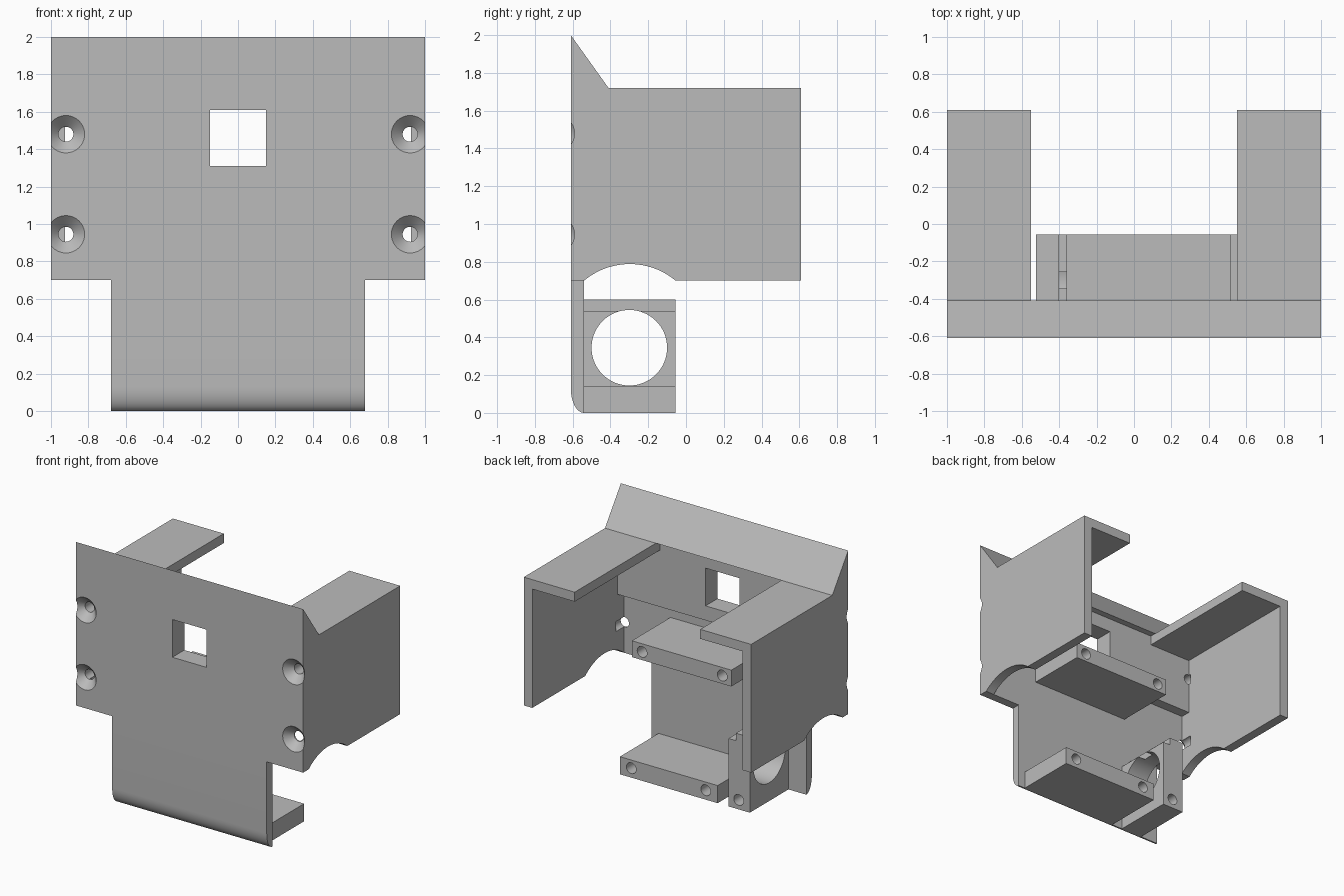
import bpy, bmesh, math
from mathutils import Vector

cube = bpy.data.objects.get("Cube")
if cube:
    bpy.data.objects.remove(cube, do_unlink=True)

grey = bpy.data.materials.new("plain_grey")
grey.use_nodes = True
COLOR = (0.5, 0.5, 0.5, 1)
grey.diffuse_color = COLOR
grey.node_tree.nodes["Principled BSDF"].inputs["Base Color"].default_value = COLOR

# Main levels shared by the parts
FRONT, INNER, THICK, BACK = -0.61, -0.54, -0.46, 0.61
BASE, STEP, ROOF = 0.70, 1.195, 1.72
WALL = 0.925
BLOCK_BACK = -0.055


def finish(bm, name):
    bmesh.ops.recalc_face_normals(bm, faces=bm.faces)
    mesh = bpy.data.meshes.new(name)
    bm.to_mesh(mesh)
    bm.free()
    mesh.materials.append(grey)
    obj = bpy.data.objects.new(name, mesh)
    bpy.context.collection.objects.link(obj)
    return obj


def extrude(name, profile, x0, x1):
    """Extrude a (y, z) outline along x."""
    bm = bmesh.new()
    face = bm.faces.new([bm.verts.new((x0, y, z)) for y, z in profile])
    new = bmesh.ops.extrude_face_region(bm, geom=[face])["geom"]
    verts = [v for v in new if isinstance(v, bmesh.types.BMVert)]
    bmesh.ops.translate(bm, verts=verts, vec=(x1 - x0, 0, 0))
    return finish(bm, name)


def box(name, x0, x1, y0, y1, z0, z1):
    return extrude(name, [(y0, z0), (y1, z0), (y1, z1), (y0, z1)], x0, x1)


def lathe_cutter(stations, axis, origin, sides=40):
    """Round cutter from (distance, radius) stations along an axis."""
    bm = bmesh.new()
    turn = Vector((0, 0, 1)).rotation_difference(Vector(axis))
    rings = []
    for dist, rad in stations:
        ring = []
        for i in range(sides):
            a = math.tau * i / sides
            p = Vector((rad * math.cos(a), rad * math.sin(a), dist))
            ring.append(bm.verts.new(turn @ p + Vector(origin)))
        rings.append(ring)
    for lo, hi in zip(rings, rings[1:]):
        for i in range(sides):
            j = (i + 1) % sides
            bm.faces.new((lo[i], lo[j], hi[j], hi[i]))
    bm.faces.new(rings[0])
    bm.faces.new(rings[-1])
    cutter = finish(bm, "cutter")
    cutter.hide_render = True
    return cutter


def cut(obj, cutter):
    mod = obj.modifiers.new("cut", 'BOOLEAN')
    mod.operation = 'DIFFERENCE'
    mod.solver = 'EXACT'
    mod.object = cutter
    bpy.context.view_layer.objects.active = obj
    bpy.ops.object.modifier_apply(modifier=mod.name)
    bpy.data.objects.remove(cutter, do_unlink=True)


def screw_cutter(x, z):
    return lathe_cutter([(-0.02, 0.12), (0.06, 0.04), (0.17, 0.04)],
                        (0, 1, 0), (x, FRONT, z))


def pilot_hole(obj, x, z):
    cut(obj, lathe_cutter([(-0.2, 0.043), (0.05, 0.043)],
                          (0, 1, 0), (x, BLOCK_BACK, z), 24))


# Upper front plate with stepped back and sloped lip
upper_plate = extrude("upper_front_plate", [
    (FRONT, BASE), (INNER, BASE), (INNER, STEP), (THICK, STEP),
    (THICK, ROOF), (-0.41, ROOF), (FRONT, 2.0)], -1, 1)
window = box("cutter", -0.15, 0.15, -0.8, -0.3, 1.31, 1.61)
window.hide_render = True
cut(upper_plate, window)

# Lower front plate with rounded bottom edge
arc = [(INNER - 0.07 * math.sin(t), 0.13 - 0.13 * math.cos(t))
       for t in (math.pi / 2 * i / 10 for i in range(11))]
lower_plate = extrude("lower_front_plate",
                      arc + [(FRONT, BASE), (INNER, BASE)], -0.68, 0.68)

# Side walls with arched relief, and top flanges
mid, half, rise = -0.2975, 0.2425, 0.088
radius = (half ** 2 + rise ** 2) / (2 * rise)
sweep = math.asin(half / radius)
arch = []
for i in range(25):
    a = -sweep + 2 * sweep * i / 24
    arch.append((mid + radius * math.sin(a),
                 BASE + rise - radius + radius * math.cos(a)))
wall_outline = arch + [(BACK, BASE), (BACK, ROOF), (THICK, ROOF),
                       (THICK, STEP), (INNER, STEP)]
walls = []
for side, s in (("left", 1), ("right", -1)):
    wall = extrude(side + "_wall", wall_outline, s * WALL, s)
    walls.append(wall)
    box(side + "_top_flange", s * 0.552, s * WALL, THICK, BACK, ROOF - 0.075, ROOF)
    # Countersunk screw holes
    for z in (0.945, 1.48):
        for part in (upper_plate, wall):
            cut(part, screw_cutter(s * 0.92, z))

# Mounting shelves with pilot holes
upper_shelf = box("upper_shelf", -0.36, 0.515, INNER, BLOCK_BACK, 0.96, 1.09)
for x in (-0.28, 0.425):
    pilot_hole(upper_shelf, x, 1.025)
lower_shelf = box("lower_shelf", -0.24, 0.62, INNER, BLOCK_BACK, 0, 0.14)
for x in (-0.135, 0.52):
    pilot_hole(lower_shelf, x, 0.075)

# Stepped bearing block with a cross bore
bearing = box("bearing_block", -0.523, -0.335, INNER, BLOCK_BACK, 0, 0.60)
notch = box("cutter", -0.40, -0.2, -0.8, 0.2, 0.54, 0.8)
notch.hide_render = True
cut(bearing, notch)
cut(bearing, lathe_cutter([(-0.8, 0.2), (-0.1, 0.2)], (1, 0, 0),
                          (0, -0.3, 0.345), 64))
pilot_hole(bearing, -0.425, 0.075)

# Smooth the round surfaces, keep the edges sharp
bpy.ops.object.select_all(action='DESELECT')
for part in [upper_plate, lower_plate, upper_shelf, lower_shelf, bearing] + walls:
    part.select_set(True)
    bpy.context.view_layer.objects.active = part
bpy.ops.object.shade_smooth_by_angle(angle=math.radians(30))
